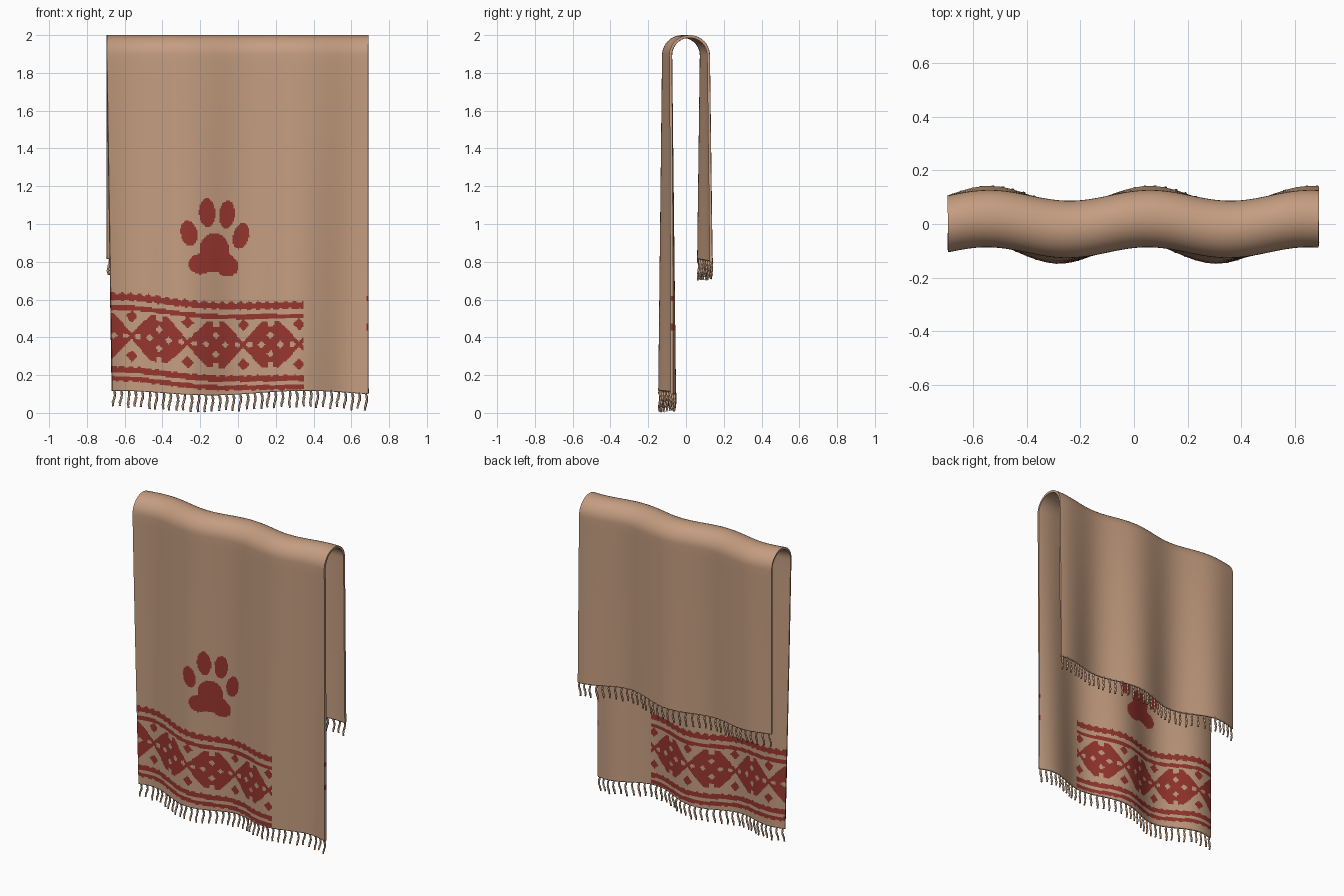
import bpy, bmesh, math, random

random.seed(4)
cube = bpy.data.objects.get("Cube")
if cube:
    bpy.data.objects.remove(cube)


def material(name, rgb):
    m = bpy.data.materials.new(name)
    m.use_nodes = True
    m.diffuse_color = (*rgb, 1)
    bsdf = m.node_tree.nodes["Principled BSDF"]
    bsdf.inputs["Base Color"].default_value = (*rgb, 1)
    bsdf.inputs["Roughness"].default_value = 0.8
    return m


TAN = material("tan cloth", (0.55, 0.335, 0.215))
RED = material("dark red print", (0.31, 0.036, 0.028))

LEFT, RIGHT = -0.695, 0.69
RADIUS, SPRING = 0.1, 1.893          # fold radius and height where it starts
FRONT_HEM, BACK_HEM = 0.112, 0.81
THICK = 0.014


def cloth_point(u, side, y, z):
    """Wavy cloth: folds deepen toward each hem."""
    low = FRONT_HEM if side < 0 else BACK_HEM
    t = max(0, (SPRING - z) / (SPRING - low))
    phase = 0.05 - 0.05 * t if side < 0 else 0.06
    depth = 0.02 + (0.02 if side < 0 else 0.014) * t
    x = RIGHT - (RIGHT - u) * (1 - 0.02 * t * (side < 0))
    y += depth * math.cos(2 * math.pi * (u - phase) / 0.6)
    z += 0.012 * t ** 3 * math.cos(2 * math.pi * (u + 0.67) / 1.02)
    return x, y, z


# Painted pattern rules
def in_ellipse(x, z, cx, cz, rx, rz, tilt=0):
    c, s = math.cos(tilt), math.sin(tilt)
    a, b = (x - cx) * c + (z - cz) * s, (z - cz) * c - (x - cx) * s
    return (a / rx) ** 2 + (b / rz) ** 2 < 1


PAW = [(-0.26, 0.95, 0.043, 0.068, 0.2), (-0.165, 1.06, 0.043, 0.076, 0.05),
       (-0.06, 1.05, 0.042, 0.075, -0.1), (0.015, 0.937, 0.042, 0.07, -0.25),
       (-0.127, 0.865, 0.078, 0.085), (-0.2, 0.788, 0.062, 0.054),
       (-0.058, 0.776, 0.06, 0.055), (-0.127, 0.805, 0.105, 0.062)]


def band(x, z):
    drop = 0.025 * math.cos(math.pi * min(1, (x + 0.67) / 0.6)) - 0.025
    w = z - drop - 0.01 * max(0, x)
    scallop = 0.006 * math.sin(x * 130)
    # border stripes
    if 0.598 - scallop / 2 < w < 0.634 + scallop or 0.546 < w < 0.572:
        return True
    if 0.215 < w < 0.247 + scallop / 2 or 0.17 + scallop / 2 < w < 0.196:
        return True
    # repeated flowers, crosses and small diamonds
    v = abs(w - 0.41)
    d = abs((x + 0.12 + 0.1475) % 0.295 - 0.1475)
    e = 0.1475 - d
    flower = d < 0.118 and v < 0.122 and d + v < 0.165
    notch = d < 0.016 and v > 0.095 or v < 0.012 and d > 0.1
    hole = abs(d - 0.05) + v < 0.02 or d + abs(v - 0.05) < 0.02
    cross = abs(v - e) < 0.014 and v < 0.06
    small = e + abs(v - 0.105) < 0.032
    return flower and not notch and not hole or cross or small


def is_red(x, z):
    if x > 0.68:
        return 0.44 < z < 0.47 or 0.59 < z < 0.62
    if x < 0.345 and 0.1 < z < 0.66:
        return band(x, z)
    return any(in_ellipse(x, z, *p) for p in PAW)


# Profile of the draped cloth, front hem over the fold to the back hem
def steps(a, b, n):
    return [a + (b - a) * i / n for i in range(n)]


profile = [(-1, -RADIUS, z) for z in steps(FRONT_HEM, 1.16, 150)]
profile += [(-1, -RADIUS, z) for z in steps(1.16, SPRING, 14)]
for a in steps(0, math.pi, 20):
    profile.append((-1 if a < math.pi / 2 else 1,
                    -RADIUS * math.cos(a), SPRING + RADIUS * math.sin(a)))
profile += [(1, RADIUS, z) for z in steps(SPRING, BACK_HEM, 22)]
profile.append((1, RADIUS, BACK_HEM))

COLUMNS = 198
us = steps(LEFT, RIGHT, COLUMNS) + [RIGHT]


def fold_phase_point(u, side, y, z):
    # blend the wave of both sides across the fold
    if z <= SPRING:
        return cloth_point(u, side, y, z)
    f = (y / RADIUS + 1) / 2
    phase = 0.05 + 0.01 * f
    return u, y + 0.02 * math.cos(2 * math.pi * (u - phase) / 0.6), z


bm = bmesh.new()
rows = [[bm.verts.new(fold_phase_point(u, *p)) for u in us] for p in profile]
for j in range(len(rows) - 1):
    for i in range(COLUMNS):
        f = bm.faces.new((rows[j][i], rows[j][i + 1],
                          rows[j + 1][i + 1], rows[j + 1][i]))
        c = f.calc_center_median()
        f.material_index = int(c.y < 0 and c.z < 1.2 and is_red(c.x, c.z))
mesh = bpy.data.meshes.new("draped_cloth")
bm.to_mesh(mesh)
bm.free()
cloth = bpy.data.objects.new("draped_cloth", mesh)
bpy.context.collection.objects.link(cloth)
mesh.materials.append(TAN)
mesh.materials.append(RED)
solid = cloth.modifiers.new("thickness", "SOLIDIFY")
solid.thickness = THICK
solid.offset = 0
bpy.context.view_layer.objects.active = cloth
cloth.select_set(True)
bpy.ops.object.modifier_apply(modifier=solid.name)
bpy.ops.object.shade_smooth_by_angle(angle=math.radians(40))


# Rounded hems and twisted fringe
def cord(name, paths, thickness):
    cu = bpy.data.curves.new(name, "CURVE")
    cu.dimensions = "3D"
    cu.bevel_depth = thickness
    cu.bevel_resolution = 1
    cu.use_fill_caps = True
    for path in paths:
        sp = cu.splines.new("POLY")
        sp.points.add(len(path) - 1)
        for pt, (x, y, z, r) in zip(sp.points, path):
            pt.co = (x, y, z, 1)
            pt.radius = r
        sp.use_smooth = True
    cu.materials.append(TAN)
    ob = bpy.data.objects.new(name, cu)
    bpy.context.collection.objects.link(ob)


def tassel(u, side, y, hem):
    x, y, z = cloth_point(u, side, y, hem)
    length = random.uniform(0.085, 0.098)
    lean = random.uniform(-0.004, 0.008)
    turn = random.uniform(-0.6, 0.6)
    path = []
    for k in range(9):
        t = k / 8
        sway = 0.005 * math.sin(5.5 * t + turn)
        bulge = 0.95 + 0.2 * math.cos(k * math.pi) - 0.25 * (k == 8)
        path.append((x + lean * t + sway, y + 0.004 * math.sin(4 * t + turn),
                     z - length * t, bulge))
    return path


for label, side, hem in (("front", -1, FRONT_HEM), ("back", 1, BACK_HEM)):
    y = side * RADIUS
    cord(label + "_hem", [[(*cloth_point(u, side, y, hem), 1) for u in us[::3]]], 0.008)
    tassel_us = [LEFT + 0.012 + (RIGHT - LEFT - 0.024) * i / 36 for i in range(37)]
    cord(label + "_fringe", [tassel(u, side, y, hem) for u in tassel_us], 0.0065)
